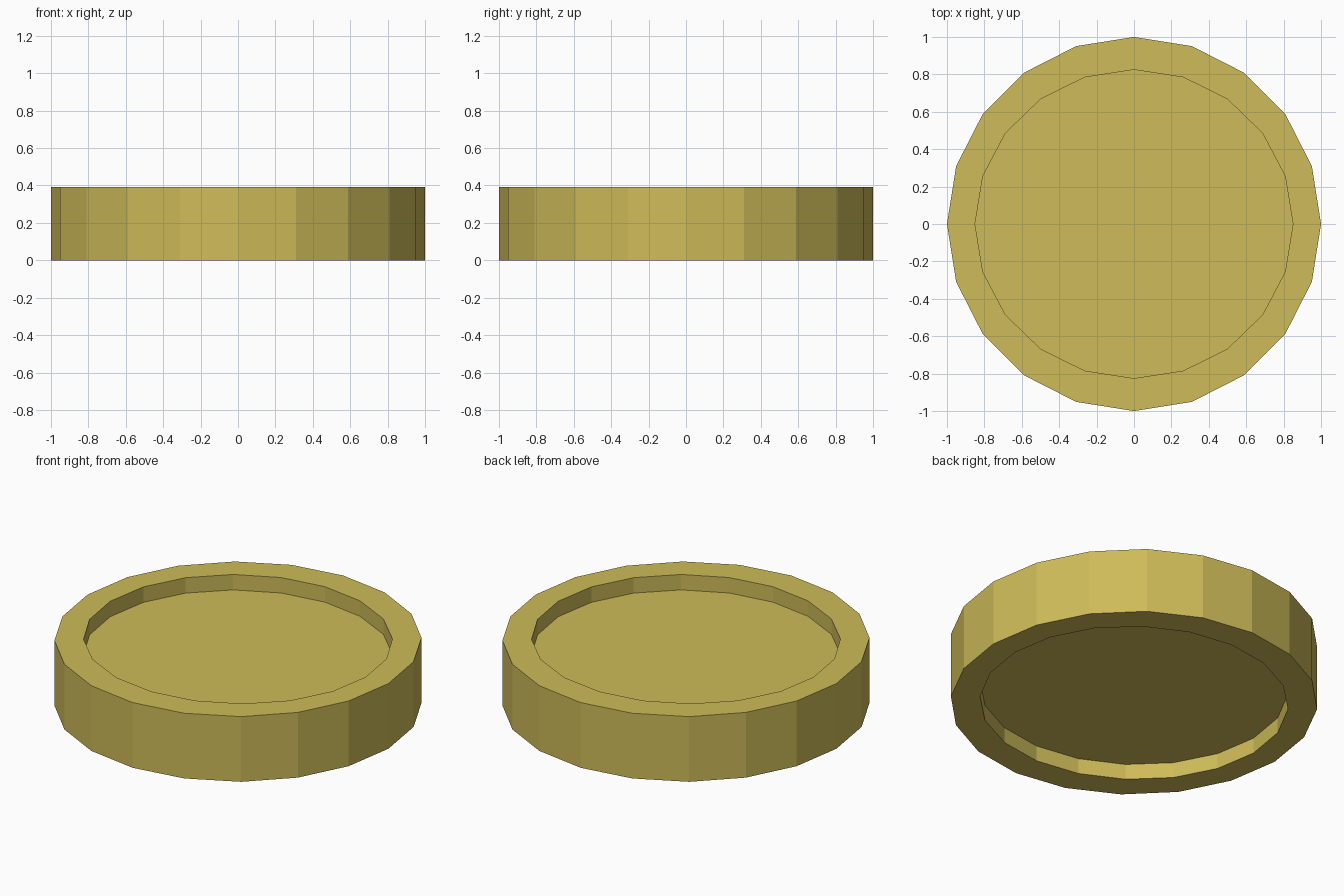
import bpy, bmesh
from math import cos, sin, tau

if "Cube" in bpy.data.objects:
    bpy.data.objects.remove(bpy.data.objects["Cube"])

SIDES = 20
HEIGHT = 0.392
DEPTH = 0.093


def ring(bm, rx, ry, z):
    return [bm.verts.new((rx * cos(tau * i / SIDES), ry * sin(tau * i / SIDES), z))
            for i in range(SIDES)]


def bridge(bm, a, b):
    for i in range(SIDES):
        j = (i + 1) % SIDES
        bm.faces.new((a[i], a[j], b[j], b[i]))


bm = bmesh.new()

# Cross-section from the bottom recess, around the rim, to the top recess
profile = [
    (0.85, 0.825, DEPTH),
    (0.85, 0.825, 0),
    (1, 1, 0),
    (1, 1, HEIGHT),
    (0.85, 0.825, HEIGHT),
    (0.85, 0.825, HEIGHT - DEPTH),
]
rings = [ring(bm, *p) for p in profile]
for a, b in zip(rings, rings[1:]):
    bridge(bm, a, b)

# Recessed flat faces on both sides
bm.faces.new(rings[0])
bm.faces.new(rings[-1])
bmesh.ops.recalc_face_normals(bm, faces=bm.faces)

mesh = bpy.data.meshes.new("coin")
bm.to_mesh(mesh)
bm.free()
coin = bpy.data.objects.new("coin", mesh)
bpy.context.collection.objects.link(coin)

# Gold colour
gold = bpy.data.materials.new("gold")
gold.diffuse_color = (0.62, 0.50, 0.10, 1)
gold.use_nodes = True
gold.node_tree.nodes["Principled BSDF"].inputs["Base Color"].default_value = gold.diffuse_color
mesh.materials.append(gold)
